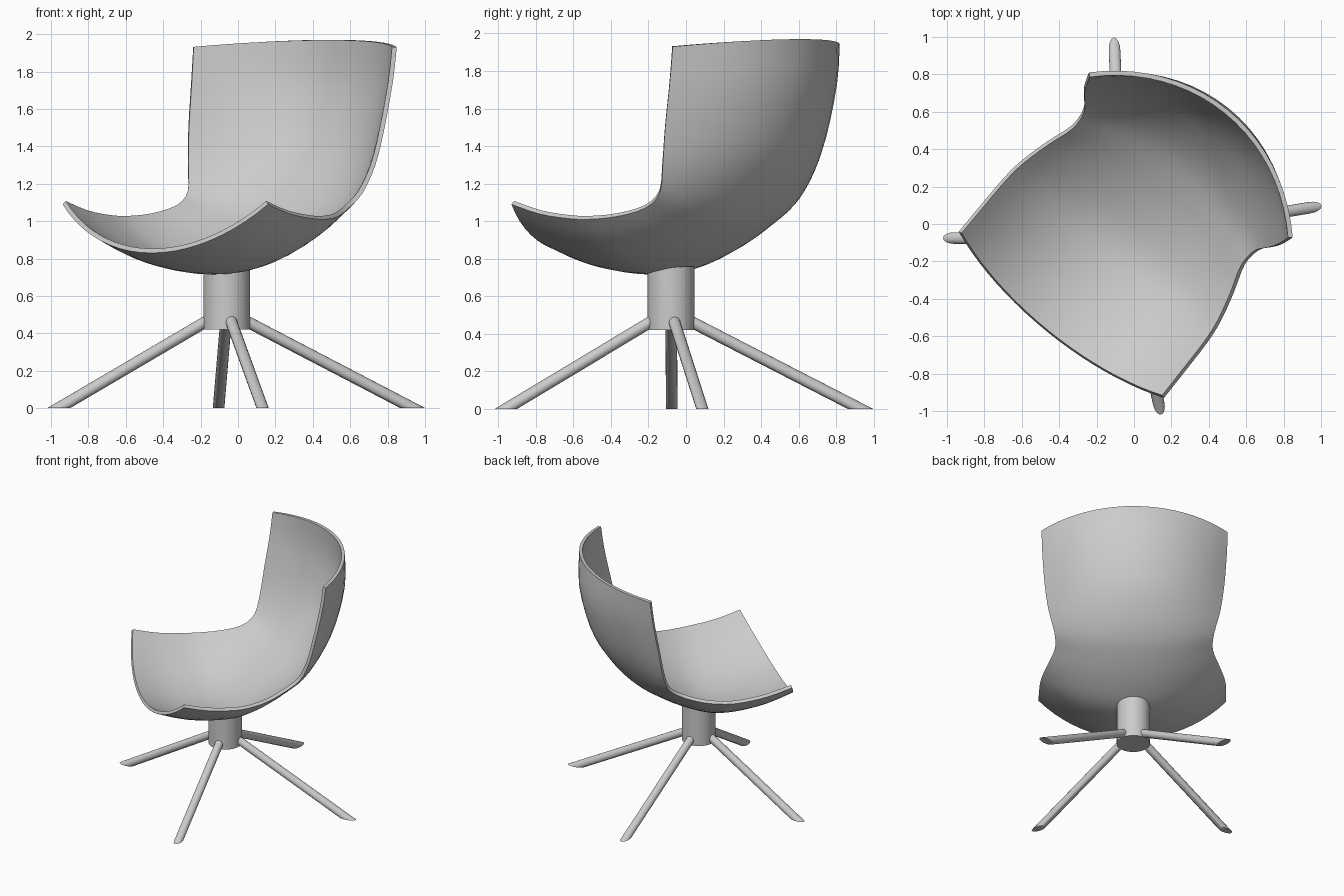
import bpy, bmesh, math
from mathutils import Vector

if "Cube" in bpy.data.objects:
    bpy.data.objects.remove(bpy.data.objects["Cube"])

AX = math.radians(51)                       # direction the backrest points to
C = Vector((-0.06, -0.08, 0))               # column axis
U = Vector((math.cos(AX), math.sin(AX), 0))
V = Vector((math.sin(AX), -math.cos(AX), 0))

grey = bpy.data.materials.new("light grey")
grey.diffuse_color = (0.6, 0.6, 0.6, 1)
grey.use_nodes = True
grey.node_tree.nodes["Principled BSDF"].inputs["Base Color"].default_value = grey.diffuse_color


def add_object(name, bm, angle=40):
    me = bpy.data.meshes.new(name)
    bm.to_mesh(me)
    bm.free()
    ob = bpy.data.objects.new(name, me)
    bpy.context.collection.objects.link(ob)
    me.materials.append(grey)
    bpy.ops.object.select_all(action='DESELECT')
    ob.select_set(True)
    bpy.context.view_layer.objects.active = ob
    bpy.ops.object.shade_smooth_by_angle(angle=math.radians(angle))
    return ob


def catmull(p, k, t):
    a, b, c, d = (p[min(max(k + o, 0), len(p) - 1)] for o in (-1, 0, 1, 2))
    return [0.5 * (2 * b[i] + (c[i] - a[i]) * t + (2 * a[i] - 5 * b[i] + 4 * c[i] - d[i]) * t * t
                   + (3 * b[i] - a[i] - 3 * c[i] + d[i]) * t ** 3) for i in range(len(b))]


# Shell: rows from front lip to top of back
# (centre u, centre z, edge u, edge half width, edge z)
rows = [
    (-.64, .83, -.522, .706, 1.09),
    (-.42, .753, -.338, .704, 1.04),
    (-.16, .716, -.15, .70, 1.015),
    (.03, .731, -.013, .684, 1.01),
    (.23, .81, .15, .642, 1.025),
    (.40, .905, .304, .593, 1.07),
    (.56, 1.02, .41, .602, 1.15),
    (.705, 1.19, .466, .645, 1.30),
    (.82, 1.40, .507, .675, 1.50),
    (.895, 1.71, .555, .694, 1.75),
    (.89, 1.97, .579, .70, 1.93),
]
STEPS, HALF, ARC = 3, 10, math.radians(43)
lines = [catmull(rows, k, s / STEPS) for k in range(len(rows) - 1) for s in range(STEPS)]
lines.append(rows[-1])
bm = bmesh.new()
grid = []
for cu, cz, eu, ev, ez in lines:
    line = []
    for j in range(-HALF, HALF + 1):
        a = ARC * j / HALF
        w = (1 - math.cos(a)) / (1 - math.cos(ARC))
        p = C + U * (cu + (eu - cu) * w) + V * (ev * math.sin(a) / math.sin(ARC))
        p.z = cz + (ez - cz) * w
        line.append(bm.verts.new(p))
    grid.append(line)
for r0, r1 in zip(grid, grid[1:]):
    for j in range(2 * HALF):
        bm.faces.new((r0[j], r1[j], r1[j + 1], r0[j + 1]))
shell = add_object("seat_shell", bm)
sol = shell.modifiers.new("thickness", 'SOLIDIFY')
sol.thickness = 0.025
sol.offset = -1
bpy.ops.object.modifier_apply(modifier=sol.name)
bpy.ops.object.shade_smooth_by_angle(angle=math.radians(40))


def tube(name, low, high):
    """Closed tube between two matching rings of points."""
    bm = bmesh.new()
    a = [bm.verts.new(p) for p in low]
    b = [bm.verts.new(p) for p in high]
    n = len(a)
    for i in range(n):
        bm.faces.new((a[i], a[(i + 1) % n], b[(i + 1) % n], b[i]))
    bm.faces.new(a)
    bm.faces.new(b)
    bmesh.ops.recalc_face_normals(bm, faces=bm.faces)
    return add_object(name, bm)


# Column, its top slanted to meet the shell
ring = [(math.cos(t), math.sin(t)) for t in (math.tau * i / 32 for i in range(32))]
low, high = [], []
for c, s in ring:
    p = C + U * (0.125 * c) + V * (0.125 * s)
    low.append(p + Vector((0, 0, 0.42)))
    high.append(p + Vector((0, 0, 0.74 + 0.15 * 0.125 * c)))
tube("column", low, high)

# Four splayed legs, cut flat at the floor
for name, deg, reach in (("back_left_leg", 41.5, 1.01), ("back_right_leg", -41.5, 1.01),
                         ("front_right_leg", 180 + 51.3, 0.90), ("front_left_leg", 180 - 51.3, 0.90)):
    h = AX + math.radians(deg)
    out = Vector((math.cos(h), math.sin(h), 0))
    tip = C + out * reach
    hub = C + out * 0.125 + Vector((0, 0, 0.455))
    d = (tip - hub).normalized()
    start = hub - d * 0.05
    side = Vector((-out.y, out.x, 0))
    up = side.cross(d)
    top = [start + (side * c + up * s) * 0.031 for c, s in ring[::2]]
    foot = [p - d * (p.z / d.z) for p in top]
    tube(name, foot, top)
